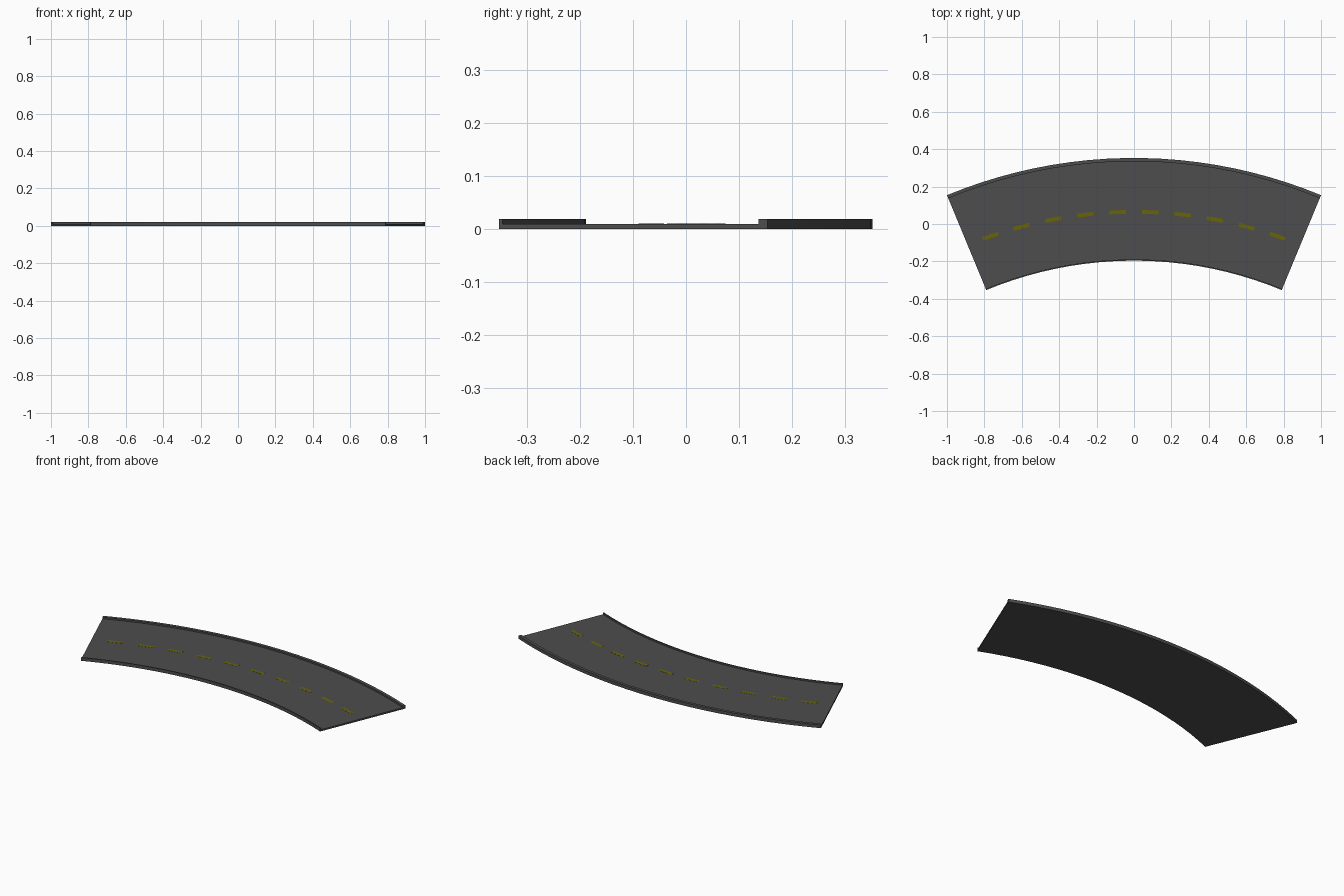
import bpy, bmesh, math
from mathutils import Vector

if "Cube" in bpy.data.objects:
    bpy.data.objects.remove(bpy.data.objects["Cube"])

# Curved road: 45 degree arc in 21 straight segments
SEGMENTS = 21
HALF = math.radians(22.5)
STEP = 2 * HALF / SEGMENTS
R_OUT, R_IN = 2.613, 2.064
CENTRE_Y = 0.353 - R_OUT
ROAD_Z, KERB_Z = 0.0097, 0.019


def material(name, rgb):
    mat = bpy.data.materials.new(name)
    mat.diffuse_color = (*rgb, 1)
    mat.use_nodes = True
    mat.node_tree.nodes["Principled BSDF"].inputs["Base Color"].default_value = mat.diffuse_color
    return mat


def sweep(bm, profile, first, last):
    """Sweep a closed (radius, z) profile between two segment borders."""
    rings = []
    for i in range(first, last + 1):
        a = -HALF + i * STEP
        rings.append([bm.verts.new(Vector((r * math.sin(a), CENTRE_Y + r * math.cos(a), z)))
                      for r, z in profile])
    n = len(profile)
    for a, b in zip(rings, rings[1:]):
        for k in range(n):
            bm.faces.new((a[k], a[(k + 1) % n], b[(k + 1) % n], b[k]))
    bm.faces.new(rings[0])
    bm.faces.new(rings[-1][::-1])


def finish(bm, name, mat):
    bmesh.ops.recalc_face_normals(bm, faces=bm.faces)
    mesh = bpy.data.meshes.new(name)
    bm.to_mesh(mesh)
    bm.free()
    mesh.materials.append(mat)
    obj = bpy.data.objects.new(name, mesh)
    bpy.context.collection.objects.link(obj)


asphalt = material("asphalt grey", (0.075, 0.075, 0.075))
paint = material("dull yellow paint", (0.14, 0.13, 0.002))

# Road bed with a narrow inner kerb and a wider outer kerb
bm = bmesh.new()
sweep(bm, [(R_IN, 0), (R_IN, KERB_Z), (R_IN + 0.007, KERB_Z), (R_IN + 0.007, ROAD_Z),
           (R_OUT - 0.018, ROAD_Z), (R_OUT - 0.018, KERB_Z), (R_OUT, KERB_Z), (R_OUT, 0)],
      0, SEGMENTS)
finish(bm, "road_bed", asphalt)

# Centre line: a thin painted plate on every second segment
bm = bmesh.new()
top = ROAD_Z + 0.0006
for i in range(1, SEGMENTS, 2):
    sweep(bm, [(2.315, ROAD_Z - 0.001), (2.315, top), (2.335, top), (2.335, ROAD_Z - 0.001)], i, i + 1)
finish(bm, "centre_line_dashes", paint)
